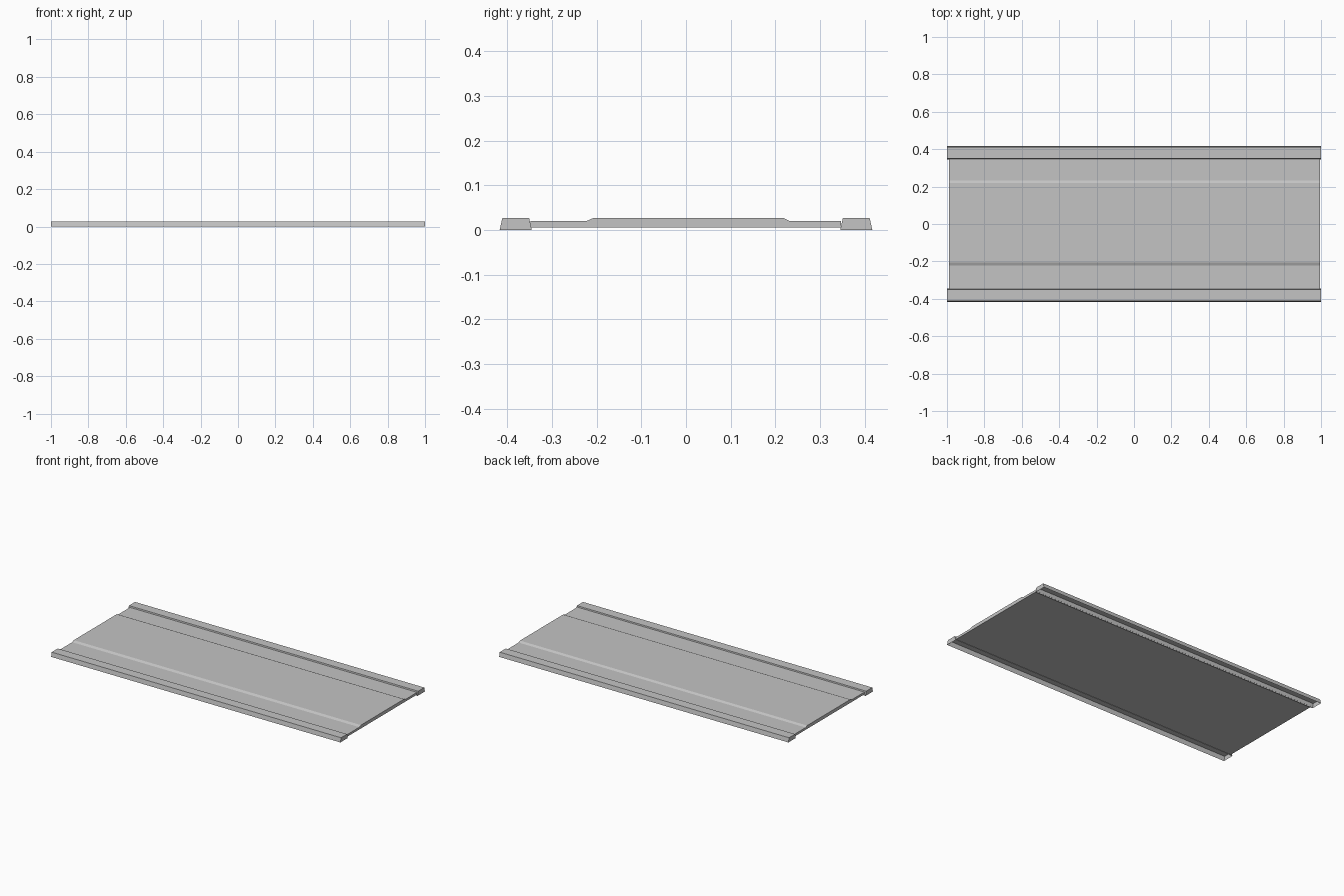
import bpy
import bmesh

cube = bpy.data.objects.get("Cube")
if cube:
    bpy.data.objects.remove(cube, do_unlink=True)

grey = bpy.data.materials.new("light_grey")
grey.use_nodes = True
color = (0.55, 0.55, 0.55, 1)
grey.diffuse_color = color
grey.node_tree.nodes["Principled BSDF"].inputs["Base Color"].default_value = color


def extrude_profile(name, profile, x0, x1, open_bottom=False):
    """Sweep a closed (y, z) outline along x, with end caps."""
    bm = bmesh.new()
    start = [bm.verts.new((x0, y, z)) for y, z in profile]
    end = [bm.verts.new((x1, y, z)) for y, z in profile]
    bm.faces.new(start)
    bm.faces.new(end)
    n = len(profile)
    for i in range(n):
        j = (i + 1) % n
        bm.faces.new((start[i], start[j], end[j], end[i]))
    bmesh.ops.recalc_face_normals(bm, faces=bm.faces[:])
    if open_bottom:
        under = [f for f in bm.faces if f.normal.z < -0.9]
        bmesh.ops.delete(bm, geom=under, context='FACES_ONLY')
    mesh = bpy.data.meshes.new(name)
    bm.to_mesh(mesh)
    bm.free()
    mesh.materials.append(grey)
    obj = bpy.data.objects.new(name, mesh)
    bpy.context.collection.objects.link(obj)
    return obj


# Deck slab with a raised centre
extrude_profile("deck", [
    (-0.348, 0.006), (0.347, 0.006), (0.347, 0.02), (0.232, 0.02),
    (0.218, 0.027), (-0.207, 0.027), (-0.223, 0.02), (-0.348, 0.02),
], -0.99, 0.995)

# Hollow tapered edge rails, open underneath
for name, side in (("front_rail", -1), ("back_rail", 1)):
    outline = [(0.345, 0), (0.417, 0), (0.411, 0.027), (0.351, 0.027)]
    extrude_profile(name, [(side * y, z) for y, z in outline], -1, 1, open_bottom=True)
